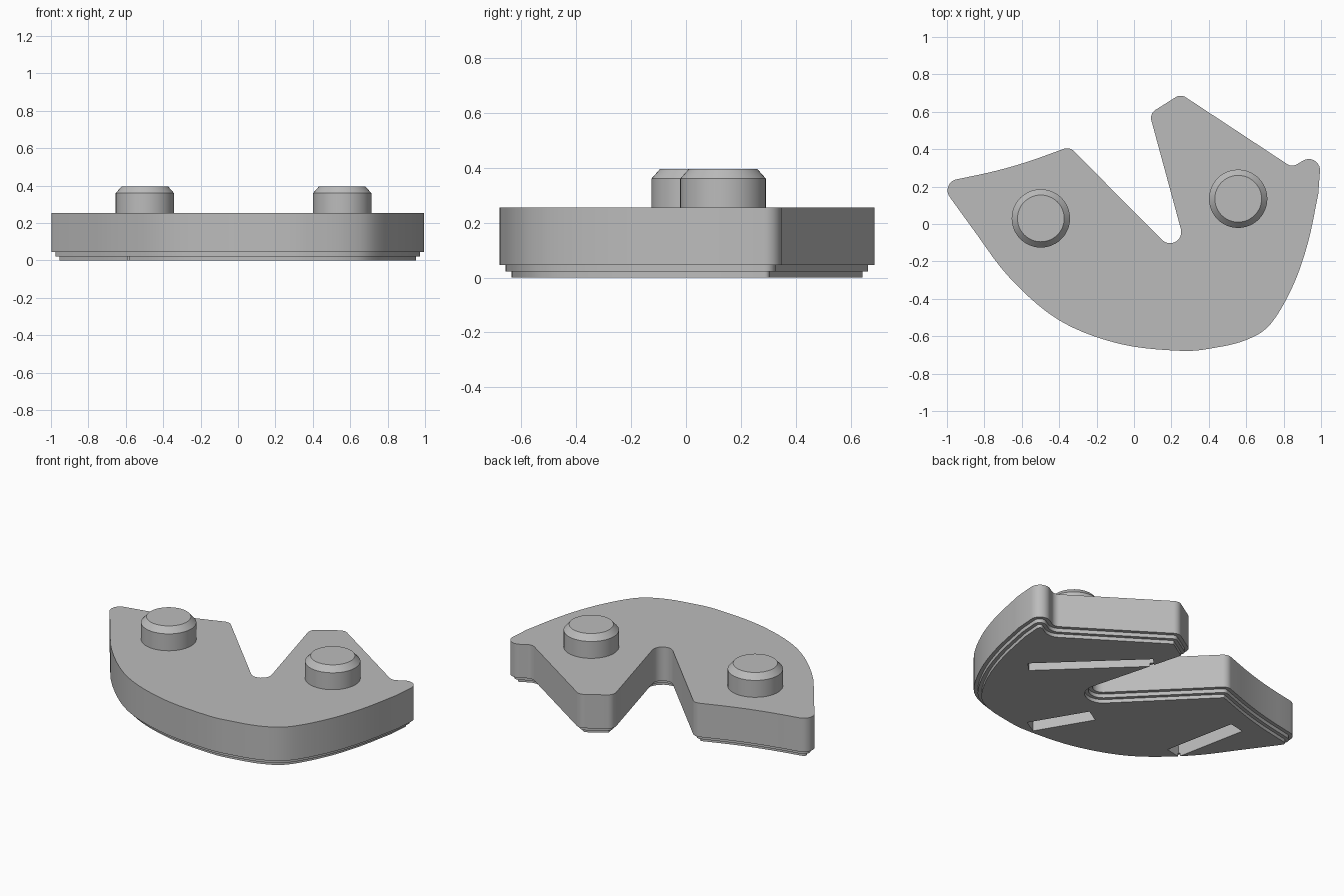
import bpy
import bmesh
from math import atan2, tan, cos, sin
from mathutils import Vector

if "Cube" in bpy.data.objects:
    bpy.data.objects.remove(bpy.data.objects["Cube"], do_unlink=True)

grey = bpy.data.materials.new("plain_grey")
grey.use_nodes = True
grey.diffuse_color = (0.5, 0.5, 0.5, 1)
grey.node_tree.nodes["Principled BSDF"].inputs["Base Color"].default_value = (0.5, 0.5, 0.5, 1)

# Corners of the outline as x, y, fillet radius, from the left tip over the notch
CORNERS = [(-1.04, .22, .06), (-.66, .298, 2.5), (-.345, .413, .05), (.31, -.246, .06),
           (.083, .59, .05), (.25, .695, .05), (.845, .303, .05), (1.003, .4, .06)]
# Curved front edge, from the right tip back to the left tip
BELLY = [(.985, .16), (.93, -.1), (.85, -.33), (.73, -.535), (.6, -.62), (.43, -.662),
         (.25, -.678), (-.08, -.64), (-.4, -.515), (-.666, -.286), (-.87, -.015)]


def fillet(before, corner, after, radius, steps=10):
    """Arc of the given radius tangent to both edges of a corner."""
    a, b = (before - corner).normalized(), (after - corner).normalized()
    half = a.angle(b) / 2
    center = corner + (a + b).normalized() * radius / sin(half)
    start = corner + a * radius / tan(half) - center
    end = corner + b * radius / tan(half) - center
    sweep = atan2(start.x * end.y - start.y * end.x, start.dot(end))
    points = []
    for i in range(steps + 1):
        t = sweep * i / steps
        points.append(center + Vector((start.x * cos(t) - start.y * sin(t),
                                       start.x * sin(t) + start.y * cos(t))))
    return points


def spline(points, steps=5):
    """Catmull-Rom curve through the points."""
    p = [points[0] * 2 - points[1]] + points + [points[-1] * 2 - points[-2]]
    out = []
    for a, b, c, d in zip(p, p[1:], p[2:], p[3:]):
        for i in range(steps):
            t = i / steps
            out.append((b * 2 + (c - a) * t + (a * 2 - b * 5 + c * 4 - d) * t ** 2
                        + (b * 3 - a - c * 3 + d) * t ** 3) / 2)
    return out + [points[-1]]


def inset(points, distance):
    """Move a counter-clockwise outline inwards."""
    out = []
    for i, p in enumerate(points):
        a = (p - points[i - 1]).normalized()
        b = (points[(i + 1) % len(points)] - p).normalized()
        na, nb = Vector((-a.y, a.x)), Vector((-b.y, b.x))
        out.append(p + (na + nb) * distance / (1 + na.dot(nb)))
    return out


def loft(name, rings):
    """Closed solid through a stack of (outline, height) rings."""
    bm = bmesh.new()
    loops = [[bm.verts.new((p[0], p[1], z)) for p in outline] for outline, z in rings]
    count = len(loops[0])
    for low, high in zip(loops, loops[1:]):
        for i in range(count):
            j = (i + 1) % count
            bm.faces.new((low[i], low[j], high[j], high[i]))
    bm.faces.new(loops[0][::-1])
    bm.faces.new(loops[-1])
    bmesh.ops.recalc_face_normals(bm, faces=bm.faces)
    mesh = bpy.data.meshes.new(name)
    bm.to_mesh(mesh)
    bm.free()
    mesh.materials.append(grey)
    obj = bpy.data.objects.new(name, mesh)
    bpy.context.collection.objects.link(obj)
    return obj


def select(obj):
    bpy.ops.object.select_all(action='DESELECT')
    obj.select_set(True)
    bpy.context.view_layer.objects.active = obj


# Plate with two thin steps under its rim
belly = [Vector(p) for p in BELLY]
corner = [Vector(c[:2]) for c in CORNERS]
chain = [belly[-1]] + corner + [belly[0]]
outline = []
for i, c in enumerate(CORNERS):
    outline += fillet(chain[i], chain[i + 1], chain[i + 2], c[2])
outline += spline(belly)
outline.reverse()
middle, lower = inset(outline, .022), inset(outline, .043)
plate = loft("plate", [(lower, 0), (lower, .022), (middle, .022), (middle, .045),
                       (outline, .045), (outline, .255)])

# Slots cut into the underside: start, end, width
SLOTS = [((.71, -.08), (.2, .41), .08), ((.27, -.59), (.08, -.27), .1),
         ((-.54, -.3), (-.63, .15), .1)]
for start, end, width in SLOTS:
    a, b = Vector(start), Vector(end)
    along = (b - a).normalized()
    side = Vector((-along.y, along.x)) * width / 2
    box = [a - side, b - side, b + side, a + side]
    cutter = loft("slot_cutter", [(box, -.05), (box, .12)])
    cutter.hide_render = True
    select(plate)
    mod = plate.modifiers.new("slot", 'BOOLEAN')
    mod.operation = 'DIFFERENCE'
    mod.solver = 'EXACT'
    mod.object = cutter
    bpy.ops.object.modifier_apply(modifier=mod.name)
    bpy.data.objects.remove(cutter, do_unlink=True)

select(plate)
bpy.ops.object.shade_smooth_by_angle(angle=.5)


# Chamfered pegs on top
def circle(x, y, radius, sides=48):
    turn = 6.28318 / sides
    return [(x + radius * cos(i * turn), y + radius * sin(i * turn)) for i in range(sides)]


for name, x, y in (("right_peg", -.498, .03), ("left_peg", .557, .135)):
    wide, narrow = circle(x, y, .156), circle(x, y, .125)
    peg = loft(name, [(wide, .24), (wide, .36), (narrow, .395)])
    select(peg)
    bpy.ops.object.shade_smooth_by_angle(angle=.5)
